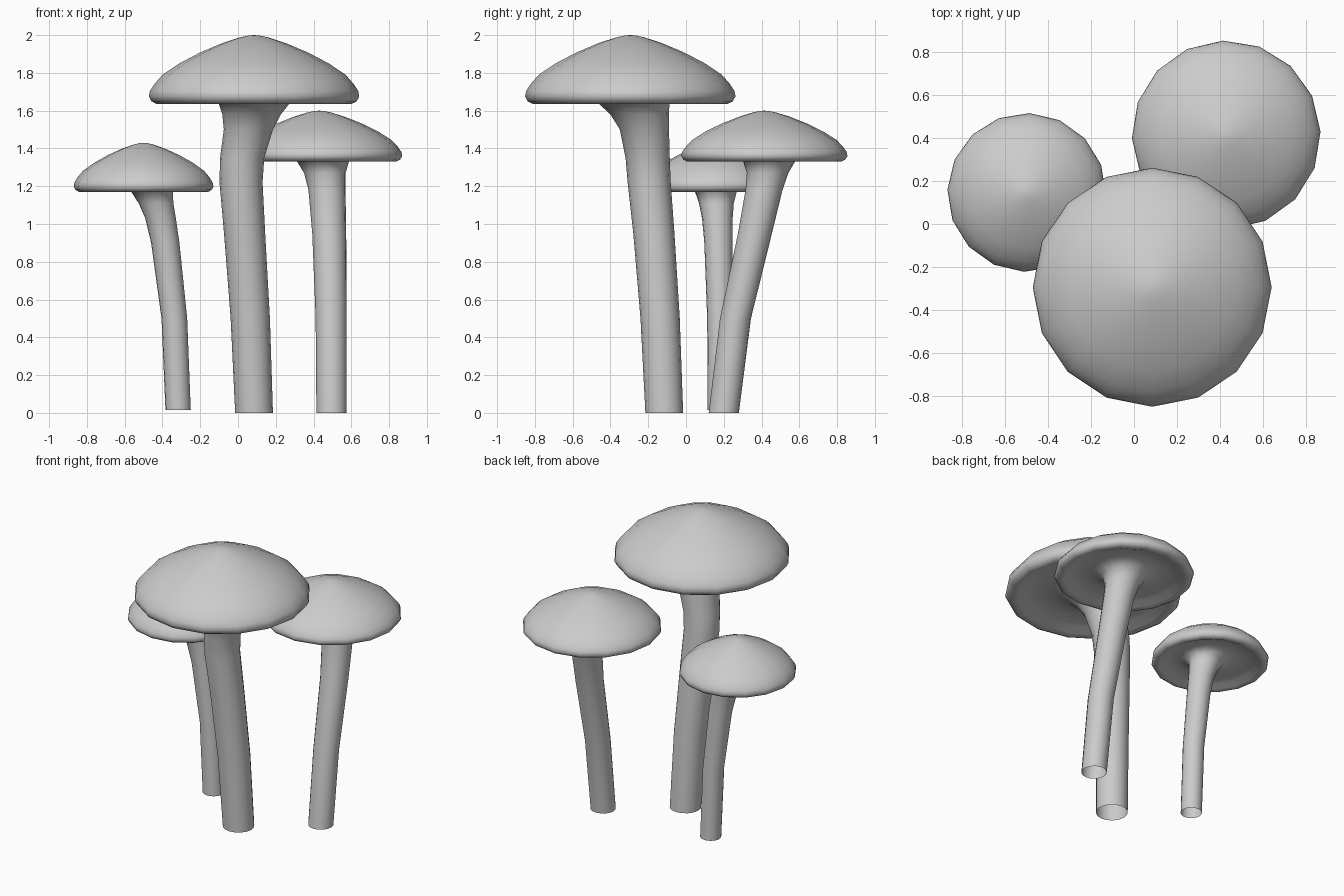
import bpy, bmesh, math

SIDES = 16
# cap profile from recessed underside round the rim to the tip: (radius, height) fractions
CAP = [(0.58, 0.12), (0.76, 0.09), (0.86, 0.02), (0.925, 0.0), (0.975, 0.04), (1.0, 0.11),
       (0.99, 0.19), (0.945, 0.295), (0.87, 0.425), (0.71, 0.59), (0.51, 0.75),
       (0.30, 0.885), (0.14, 0.965), (0.05, 0.995)]


def mushroom(name, centre, radius, z_rim, z_top, turn, stem):
    """Loft stem rings (x, y, z, r) into a flared gill side, rolled rim and domed cap."""
    cx, cy = centre
    height = z_top - z_rim
    rings = list(stem)
    # flare easing from the stem into the gill side
    x, y, z, r = stem[-1]
    rings.append(((x + cx) / 2, (y + cy) / 2, z_rim + 0.085 * height, (r + 0.58 * radius) / 2))
    rings += [(cx, cy, z_rim + h * height, f * radius) for f, h in CAP]

    bm = bmesh.new()
    loops = []
    for x, y, z, r in rings:
        loops.append([bm.verts.new((x + r * math.cos(a), y + r * math.sin(a), z))
                      for a in (turn + 2 * math.pi * i / SIDES for i in range(SIDES))])
    for low, high in zip(loops, loops[1:]):
        for i in range(SIDES):
            j = (i + 1) % SIDES
            bm.faces.new((low[i], low[j], high[j], high[i]))
    # cap tip
    tip = bm.verts.new((cx, cy, z_top))
    for i in range(SIDES):
        bm.faces.new((loops[-1][i], loops[-1][(i + 1) % SIDES], tip))
    for f in bm.faces:
        f.smooth = True
    mesh = bpy.data.meshes.new(name)
    bm.to_mesh(mesh)
    bm.free()
    ob = bpy.data.objects.new(name, mesh)
    bpy.context.collection.objects.link(ob)
    return ob


# tall front mushroom
mushroom("large_mushroom", (0.085, -0.295), 0.557, 1.635, 2.0, 0.0, [
    (0.085, -0.115, 0.0, 0.100), (0.065, -0.137, 0.5, 0.104),
    (0.035, -0.170, 0.95, 0.109), (0.016, -0.195, 1.22, 0.114),
    (0.022, -0.203, 1.35, 0.117), (0.055, -0.220, 1.50, 0.130),
    (0.072, -0.245, 1.58, 0.155), (0.085, -0.275, 1.637, 0.187)])

# middle mushroom at the back right
mushroom("medium_mushroom", (0.43, 0.415), 0.440, 1.33, 1.6, math.radians(2), [
    (0.495, 0.200, 0.0, 0.080), (0.493, 0.262, 0.5, 0.082),
    (0.483, 0.365, 0.95, 0.090), (0.471, 0.413, 1.18, 0.098),
    (0.460, 0.432, 1.27, 0.110), (0.450, 0.440, 1.33, 0.137)])

# small mushroom at the left
mushroom("small_mushroom", (-0.50, 0.147), 0.370, 1.17, 1.43, math.radians(-2), [
    (-0.317, 0.182, 0.015, 0.067), (-0.337, 0.180, 0.5, 0.068),
    (-0.385, 0.172, 0.9, 0.075), (-0.410, 0.166, 1.03, 0.081),
    (-0.434, 0.161, 1.11, 0.092), (-0.455, 0.158, 1.17, 0.110)])
